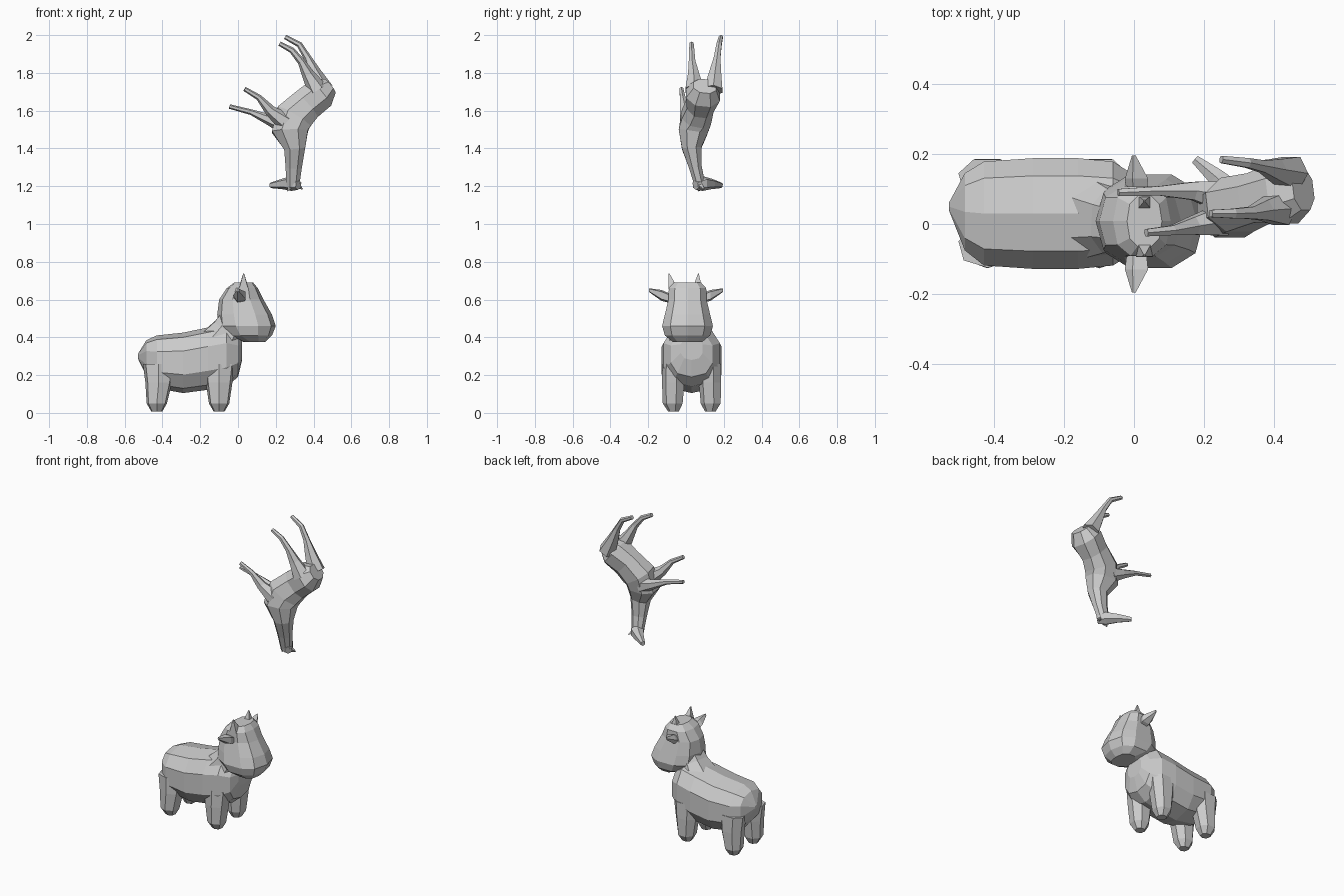
import bpy, bmesh, math
from mathutils import Vector


def loft(name, rings, side, n=8, fixed_up=None, e=0.8):
    """Rings (x, y, z, half width along side, half height) skinned into a capped tube."""
    bm = bmesh.new()
    pts = [Vector(r[:3]) for r in rings]
    loops = []
    for i, r in enumerate(rings):
        t = (pts[min(i + 1, len(pts) - 1)] - pts[max(i - 1, 0)]).normalized()
        s = Vector(side)
        if fixed_up:
            u = Vector(fixed_up)
        else:
            s = (s - t * s.dot(t)).normalized()
            u = t.cross(s)
        loop = []
        for k in range(n):
            a = 2 * math.pi * (k + 0.5) / n
            c, d = math.cos(a), math.sin(a)
            c = math.copysign(abs(c) ** e, c)
            d = math.copysign(abs(d) ** e, d)
            loop.append(bm.verts.new(pts[i] + s * (r[3] * c) + u * (r[4] * d)))
        loops.append(loop)
    for p, q in zip(loops, loops[1:]):
        for k in range(n):
            bm.faces.new((p[k], p[(k + 1) % n], q[(k + 1) % n], q[k]))
    bm.faces.new(loops[0])
    bm.faces.new(loops[-1])
    bmesh.ops.recalc_face_normals(bm, faces=bm.faces)
    me = bpy.data.meshes.new(name)
    bm.to_mesh(me)
    bm.free()
    ob = bpy.data.objects.new(name, me)
    bpy.context.collection.objects.link(ob)
    return ob


def limb(name, path, n=6, side=(0, 1, 0)):
    """Round tapering limb from (x, y, z, radius) points."""
    return loft(name, [(x, y, z, r, r) for x, y, z, r in path], side, n, e=1)


Y, X, Z = (0, 1, 0), (1, 0, 0), (0, 0, 1)

# Standing cow: barrel body, facing +x
loft("cow_body", [
    (-0.53, 0.05, 0.30, 0.012, 0.012), (-0.485, 0.035, 0.29, 0.115, 0.095),
    (-0.43, 0.03, 0.27, 0.155, 0.14), (-0.29, 0.03, 0.265, 0.165, 0.16),
    (-0.16, 0.03, 0.287, 0.165, 0.165), (-0.06, 0.03, 0.305, 0.155, 0.165),
    (0.0, 0.03, 0.31, 0.115, 0.12), (0.022, 0.03, 0.34, 0.06, 0.06)],
    Y, 10, Z)
loft("cow_neck", [(-0.10, 0.02, 0.36, 0.13, 0.12),
                  (-0.05, 0.01, 0.44, 0.10, 0.09),
                  (0.0, 0.0, 0.52, 0.09, 0.08)], Y, 8)

# Cow legs
for end, x, lean in (("back", -0.43, 0.01), ("front", -0.10, 0.0)):
    for label, y, out in (("right", -0.065, -1), ("left", 0.13, 1)):
        loft(f"cow_{end}_leg_{label}", [
            (x + lean, y, 0.26, 0.06, 0.085), (x + lean, y, 0.16, 0.062, 0.072),
            (x, y + 0.003 * out, 0.05, 0.055, 0.055),
            (x, y, 0.008, 0.03, 0.03)], Y, 7, X, 0.9)

# Cow head: stacked slices, wide muzzle low and forward
slices = [(0.69, -0.02, 0.08, 0.075), (0.66, -0.06, 0.105, 0.103),
          (0.60, -0.10, 0.135, 0.105), (0.52, -0.11, 0.18, 0.125),
          (0.46, -0.105, 0.20, 0.14), (0.41, -0.06, 0.18, 0.125),
          (0.375, 0.03, 0.145, 0.08)]
loft("cow_head", [((a + b) / 2, 0.008, z, w, (b - a) / 2)
                  for z, a, b, w in slices], Y, 10, X)

# Cow ears and horns
for label, s in (("right", -1), ("left", 1)):
    loft(f"cow_ear_{label}", [
        (0.01, s * 0.08, 0.605, 0.03, 0.025), (0.01, s * 0.13, 0.622, 0.036, 0.03),
        (0.0, s * 0.196, 0.65, 0.006, 0.01)], X, 5, Z)
    limb(f"cow_horn_{label}", [(0.03, s * 0.065 - 0.005, 0.66, 0.035),
                               (0.03, s * 0.078 - 0.012, 0.738, 0.003)], 4)

# Upside-down leaping animal: neck, trunk and rump
loft("leaper_body", [
    (0.290, 0.075, 1.20, 0.030, 0.036), (0.295, 0.05, 1.30, 0.036, 0.046),
    (0.300, 0.03, 1.40, 0.055, 0.060), (0.275, 0.038, 1.49, 0.083, 0.102),
    (0.295, 0.055, 1.565, 0.085, 0.108), (0.360, 0.075, 1.63, 0.077, 0.095),
    (0.435, 0.09, 1.69, 0.097, 0.092), (0.485, 0.10, 1.73, 0.065, 0.050)],
    Y, 8, None, 0.9)

# Leaping animal's head, muzzle and ears
loft("leaper_head", [
    (0.320, 0.05, 1.205, 0.022, 0.025), (0.285, 0.085, 1.215, 0.042, 0.040),
    (0.235, 0.135, 1.212, 0.028, 0.028), (0.175, 0.185, 1.205, 0.014, 0.015)],
    (1, 1, 0), 6, None, 0.9)
limb("leaper_ear_left", [(0.31, 0.065, 1.21, 0.022), (0.34, 0.095, 1.185, 0.004)], 4)
limb("leaper_ear_right", [(0.285, 0.06, 1.21, 0.022), (0.262, 0.07, 1.175, 0.004)], 4)

# Leaping animal's legs
limb("leaper_hind_leg_left", [
    (0.45, 0.145, 1.71, 0.055), (0.405, 0.155, 1.80, 0.036), (0.368, 0.165, 1.88, 0.020),
    (0.325, 0.175, 1.95, 0.016), (0.25, 0.185, 1.99, 0.012)])
limb("leaper_hind_leg_right", [
    (0.42, 0.045, 1.71, 0.055), (0.372, 0.04, 1.79, 0.034), (0.335, 0.032, 1.86, 0.020),
    (0.285, 0.03, 1.92, 0.016), (0.22, 0.03, 1.955, 0.012)])
limb("leaper_front_leg_left", [
    (0.25, 0.08, 1.52, 0.05), (0.17, 0.095, 1.55, 0.030),
    (0.07, 0.095, 1.592, 0.015), (-0.045, 0.09, 1.622, 0.012)])
limb("leaper_front_leg_right", [
    (0.25, 0.01, 1.54, 0.05), (0.17, -0.005, 1.60, 0.030),
    (0.11, -0.018, 1.67, 0.016), (0.035, -0.025, 1.715, 0.012)])
